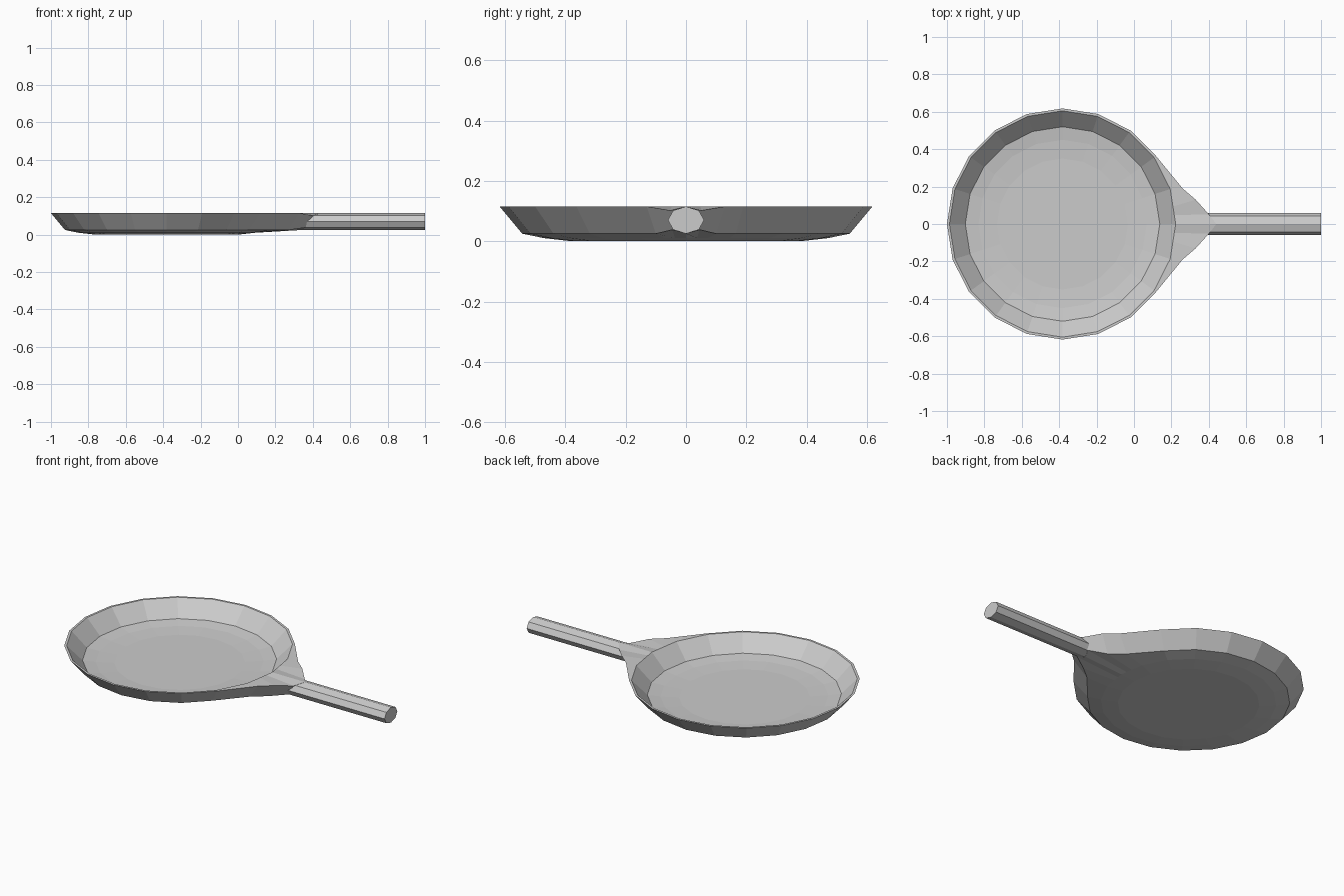
import bpy, bmesh
from math import sin, cos, radians

if "Cube" in bpy.data.objects:
    bpy.data.objects.remove(bpy.data.objects["Cube"])

CX, STEP = -0.382, 18

# Pan section from inside centre ring, over the rim, to the underside: (radius, z)
profile = [(0.35, 0.012), (0.45, 0.018), (0.52, 0.028), (0.605, 0.115),
           (0.618, 0.115), (0.543, 0.025), (0.47, 0.010), (0.38, 0.0)]
RIM, LOW = 4, 5

# Outer wall points drawn out towards the handle: angle -> (rim, low)
spout = {18: ((0.26, 0.19, 0.115), (0.19, 0.165, 0.025)),
         9: ((0.33, 0.13, 0.115), (0.27, 0.10, 0.025)),
         4.5: ((0.40, 0.052, 0.102), (0.36, 0.045, 0.038)),
         0: ((0.44, 0.0, 0.115), (0.34, 0.0, 0.025))}


def pan_point(angle, row):
    key = abs(angle)
    if key in spout and row in (RIM, LOW):
        x, y, z = spout[key][row - RIM]
        return (x, y if angle >= 0 else -y, z)
    r, z = profile[row]
    # keep in-between angles on the straight chord of the 20-sided ring
    r *= cos(radians(9)) / cos(radians(angle % STEP - 9))
    return (CX + r * cos(radians(angle)), r * sin(radians(angle)), z)


def finish(bm, name):
    bmesh.ops.recalc_face_normals(bm, faces=bm.faces)
    mesh = bpy.data.meshes.new(name)
    bm.to_mesh(mesh)
    bm.free()
    obj = bpy.data.objects.new(name, mesh)
    bpy.context.collection.objects.link(obj)


def loft(bm, rows):
    rings = [[bm.verts.new(p) for p in row] for row in rows]
    for a, b in zip(rings, rings[1:]):
        n = len(a)
        for i in range(n):
            j = (i + 1) % n
            bm.faces.new((a[i], a[j], b[j], b[i]))
    return rings


# Pan with its flared handle mount
angles = sorted([a * STEP for a in range(-9, 11)] + [-9, -4.5, 4.5, 9])
bm = bmesh.new()
rings = loft(bm, [[pan_point(a, r) for a in angles] for r in range(len(profile))])
bm.faces.new(rings[0])
bm.faces.new(rings[-1])
finish(bm, "pan")

# Eight-sided handle, capped at the free end
bm = bmesh.new()
section = [(0.06 * cos(radians(45 * i)), 0.07 + 0.045 * sin(radians(45 * i)))
           for i in range(8)]
rings = loft(bm, [[(x, y, z) for y, z in section] for x in (0.34, 1.0)])
for ring in rings:
    bm.faces.new(ring)
finish(bm, "handle")
